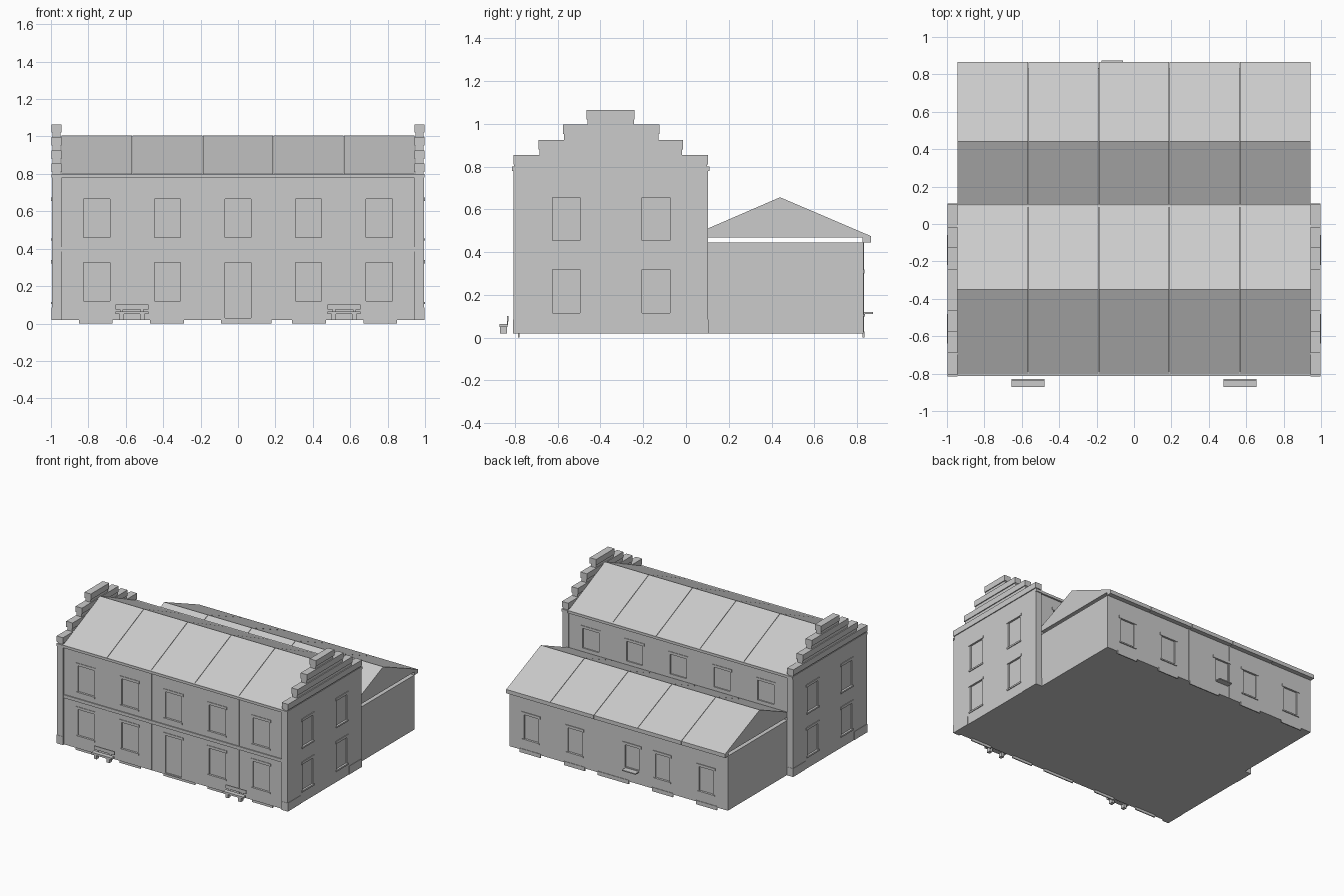
import bpy, bmesh

if "Cube" in bpy.data.objects:
    bpy.data.objects.remove(bpy.data.objects["Cube"])

stone = bpy.data.materials.new("light grey")
stone.diffuse_color = (0.6, 0.6, 0.6, 1)
stone.use_nodes = True
stone.node_tree.nodes["Principled BSDF"].inputs["Base Color"].default_value = stone.diffuse_color


def finish(bm, name, mat=True):
    bmesh.ops.recalc_face_normals(bm, faces=bm.faces)
    me = bpy.data.meshes.new(name)
    bm.to_mesh(me)
    bm.free()
    ob = bpy.data.objects.new(name, me)
    bpy.context.collection.objects.link(ob)
    if mat:
        me.materials.append(stone)
    return ob


def boxes(name, items, mat=True):
    """One object from (x0, x1, y0, y1, z0, z1) boxes."""
    bm = bmesh.new()
    for x0, x1, y0, y1, z0, z1 in items:
        vs = bmesh.ops.create_cube(bm, size=1)["verts"]
        for v in vs:
            v.co.x = x1 if v.co.x > 0 else x0
            v.co.y = y1 if v.co.y > 0 else y0
            v.co.z = z1 if v.co.z > 0 else z0
    return finish(bm, name, mat)


def prisms(name, profile, spans):
    """Extrude a (y, z) profile along x for every span."""
    bm = bmesh.new()
    for x0, x1 in spans:
        f = bm.faces.new([bm.verts.new((x0, y, z)) for y, z in profile])
        r = bmesh.ops.extrude_face_region(bm, geom=[f])
        for v in r["geom"]:
            if isinstance(v, bmesh.types.BMVert):
                v.co.x = x1
    return finish(bm, name)


def carve(ob, name, items):
    """Cut shallow openings into a wall block."""
    cutter = boxes(name, items, False)
    cutter.hide_render = True
    cutter.hide_viewport = True
    cutter.display_type = 'WIRE'
    mod = ob.modifiers.new("openings", 'BOOLEAN')
    mod.operation = 'DIFFERENCE'
    mod.solver = 'EXACT'
    mod.object = cutter


W = 0.945                                   # half length between the gables
bays = [-0.755, -0.377, 0, 0.377, 0.755]    # window centres
seams = [-W, -0.566, -0.188, 0.188, 0.566, W]
spans = [(a + 0.0015, b - 0.0015) for a, b in zip(seams, seams[1:])]
F, B, R = -0.795, 0.095, 0.83               # front, rear and wing wall planes
D = 0.01                                    # window depth

# main hall with recessed windows and doors
hall = boxes("main_hall", [(-W, W, F, B, 0.02, 0.795)])
cuts, trim = [], []
for i, x in enumerate(bays):
    low = 0.03 if i == 2 else 0.12
    cuts.append((x - 0.07, x + 0.07, F - 0.05, F + D, low, 0.325))
    cuts.append((x - 0.07, x + 0.07, F - 0.05, F + D, 0.46, 0.665))
    cuts.append((x - 0.07, x + 0.07, B - D, B + 0.05, 0.535, 0.69))
    for z in (0.325, 0.665):
        trim.append((x - 0.085, x + 0.085, F - 0.004, F + 0.005, z, z + 0.02))
    for z in (low, 0.46):
        if z > 0.05:
            trim.append((x - 0.08, x + 0.08, F - 0.006, F + 0.005, z - 0.012, z))
    trim.append((x - 0.085, x + 0.085, B - 0.005, B + 0.004, 0.69, 0.71))
carve(hall, "hall_opening_cutter", cuts)
boxes("hall_lintels_and_sills", trim)
boxes("wall_bands", [(-W, W, F - 0.008, F + 0.005, 0.385, 0.41),
                     (-W, W, F - 0.018, F + 0.005, 0.78, 0.80),
                     (-W, W, B - 0.005, B + 0.013, 0.78, 0.80)])
boxes("hall_seams", [(s - 0.002, s + 0.002, F - 0.002, F + 0.002, 0.02, 0.78)
                     for s in seams[1:-1]])

# main roof in five bays
prisms("main_roof", [(-0.813, 0.795), (-0.35, 1.005), (0.108, 0.795)], spans)

# stepped gable walls, caps slightly wider than the masonry
steps = [(-0.808, 0.103, 0.785, 0.855), (-0.69, -0.015, 0.855, 0.925),
         (-0.575, -0.125, 0.925, 0.997), (-0.465, -0.24, 0.997, 1.065)]
for side, label in ((-1, "left"), (1, "right")):
    def sx(a, b):
        return (min(side * a, side * b), max(side * a, side * b))
    wall = boxes(label + "_gable_wall", [(*sx(0.942, 0.994), -0.808, 0.103, 0.02, 0.80)])
    cuts, trim = [], []
    for y in (-0.56, -0.14):
        for z0, z1 in ((0.115, 0.32), (0.455, 0.655)):
            cuts.append((*sx(0.994 - D, 1.05), y - 0.065, y + 0.065, z0, z1))
            trim.append((*sx(0.99, 0.999), y - 0.08, y + 0.08, z1, z1 + 0.02))
            trim.append((*sx(0.99, 1.0), y - 0.075, y + 0.075, z0 - 0.012, z0))
    carve(wall, label + "_gable_cutter", cuts)
    boxes(label + "_gable_lintels_and_sills", trim)
    blocks = []
    for y0, y1, z0, z1 in steps:
        blocks.append((*sx(0.949, 0.991), y0 + 0.004, y1 - 0.004, z0, z1 - 0.03))
        blocks.append((*sx(0.943, 0.998), y0, y1, z1 - 0.045, z1))
    boxes(label + "_gable_steps", blocks)
    boxes(label + "_gable_corbels", [(*sx(0.943, 0.996), -0.815, -0.80, 0.78, 0.80),
                                     (*sx(0.943, 0.996), 0.095, 0.11, 0.78, 0.80)])
    boxes(label + "_gable_plinth", [(*sx(0.943, 0.997), -0.81, -0.65, 0.02, 0.085),
                                    (*sx(0.943, 0.997), -0.05, 0.105, 0.02, 0.085)])

# low rear wing
wing = boxes("rear_wing", [(-W + 0.003, W - 0.003, B, R, 0.02, 0.445)])
cuts, trim = [], []
for i, x in enumerate(bays):
    if i == 2:
        x = -0.117
    low = 0.125 if i == 2 else 0.11
    cuts.append((x - 0.06, x + 0.06, R - D, R + 0.05, low, 0.30))
    trim.append((x - 0.08, x + 0.08, R - 0.005, R + 0.005, 0.30, 0.32))
    if i != 2:
        trim.append((x - 0.075, x + 0.075, R - 0.005, R + 0.007, 0.10, 0.11))
carve(wing, "wing_opening_cutter", cuts)
boxes("wing_lintels_and_sills", trim)
boxes("wing_seams", [(s - 0.002, s + 0.002, R - 0.002, R + 0.002, 0.02, 0.445)
                     for s in seams[1:-1]])
boxes("rear_ledge", [(-0.175, -0.06, R - 0.005, 0.875, 0.112, 0.12)])
prisms("wing_roof", [(0.10, 0.47), (0.825, 0.47), (0.825, 0.445), (0.866, 0.445),
                     (0.866, 0.475), (0.44, 0.657), (0.10, 0.51)], spans)

# thin foundation plates reaching the ground under each bay
feet = []
for x in (-0.76, -0.38, 0.045, 0.38, 0.76):
    w = 0.135 if x == 0.045 else 0.09
    feet.append((x - w, x + w, F + 0.008, F + 0.016, 0, 0.03))
    feet.append((x - w, x + w, R - 0.004, R + 0.004, 0, 0.03))
boxes("foundation_plates", feet)

# benches in front
for x, label in ((-0.567, "left"), (0.567, "right")):
    parts = [(x - 0.088, x + 0.088, -0.872, -0.836, 0.05, 0.065),
             (x - 0.088, x + 0.088, -0.838, -0.830, 0.075, 0.102)]
    for s in (-1, 1):
        c = x + s * 0.055
        parts.append((c - 0.012, c + 0.012, -0.87, -0.838, 0.02, 0.05))
        parts.append((c - 0.008, c + 0.008, -0.838, -0.833, 0.06, 0.08))
    boxes(label + "_bench", parts)
